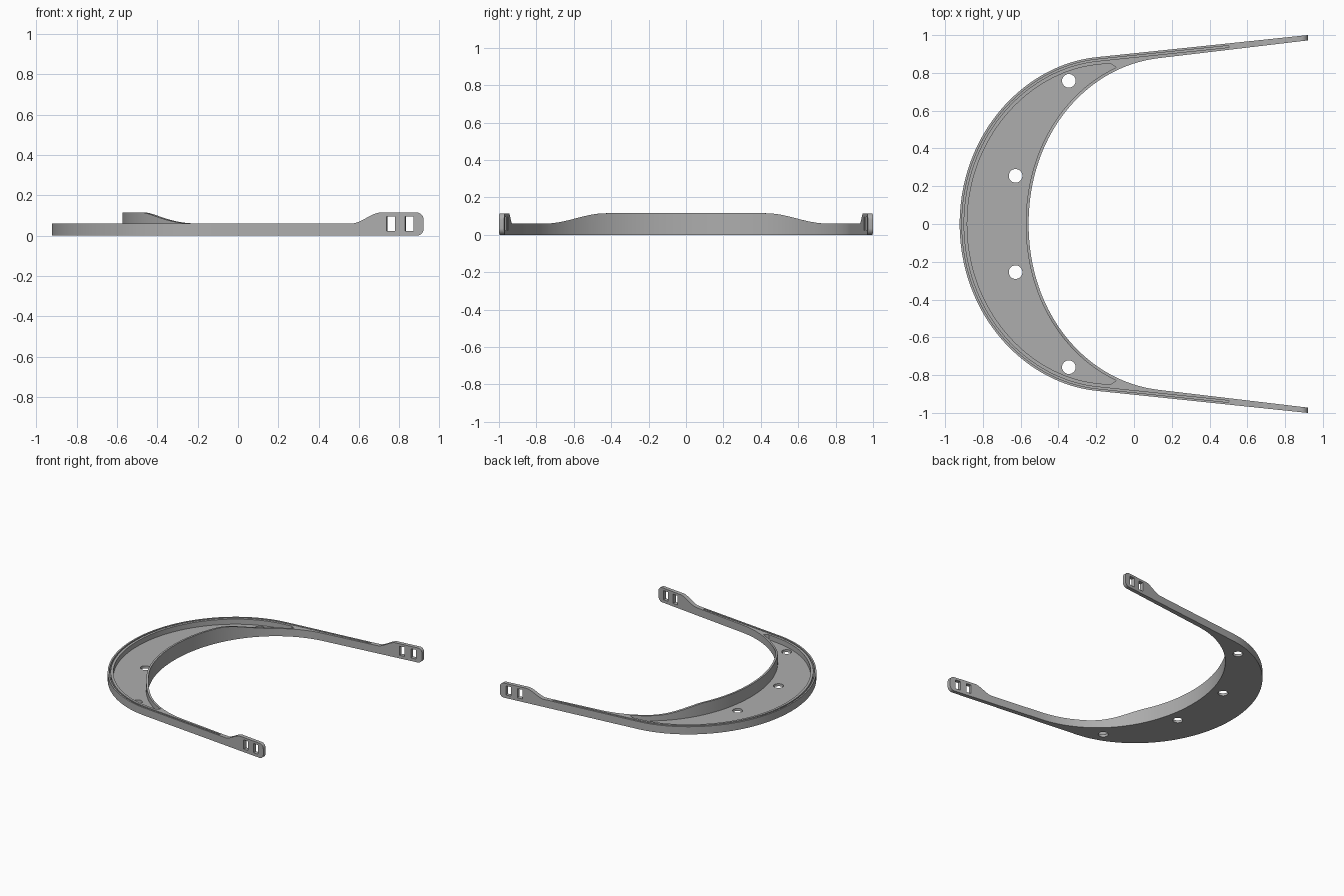
import bpy, bmesh, math
from mathutils import Vector

if "Cube" in bpy.data.objects:
    bpy.data.objects.remove(bpy.data.objects["Cube"], do_unlink=True)

grey = bpy.data.materials.new("plain grey")
grey.use_nodes = True
grey.diffuse_color = (0.42, 0.42, 0.42, 1)
grey.node_tree.nodes["Principled BSDF"].inputs["Base Color"].default_value = grey.diffuse_color

RIM, TALL, FLOOR, END = 0.06, 0.115, 0.02, 0.92


def ease(a, b, v):
    t = min(1, max(0, (v - a) / (b - a)))
    return t * t * (3 - 2 * t)


def half_path(tip, join, front, h1, h2):
    """Straight arm from the tip, then a curve to the front centre."""
    tip, join, front, h1, h2 = map(Vector, (tip, join, front, h1, h2))
    xs = [END - 0.035 * (1 - math.cos(i * math.pi / 16)) for i in range(9)]
    xs += [0.7 - 0.13 * i / 12 for i in range(13)] + [0.5]
    pts = [tip.lerp(join, (tip.x - x) / (tip.x - join.x)) for x in xs]
    last = pts[-1]
    pts += [last.lerp(join, i / 10) for i in range(1, 11)]
    for i in range(1, 41):
        t = i / 40
        s = 1 - t
        pts.append(join * s**3 + h1 * 3 * s * s * t + h2 * 3 * s * t * t + front * t**3)
    return pts


def full_path(*args):
    half = half_path(*args)
    return half + [Vector((p.x, -p.y)) for p in reversed(half[:-1])]


def offset(path, d):
    out = []
    for i, p in enumerate(path):
        t = (path[min(i + 1, len(path) - 1)] - path[max(i - 1, 0)]).normalized()
        out.append(p + Vector((-t.y, t.x)) * d)
    return out


def finish(name, bm):
    bmesh.ops.recalc_face_normals(bm, faces=bm.faces)
    mesh = bpy.data.meshes.new(name)
    bm.to_mesh(mesh)
    bm.free()
    mesh.materials.append(grey)
    ob = bpy.data.objects.new(name, mesh)
    bpy.context.collection.objects.link(ob)
    return ob


def ribbon(name, side_a, side_b, low, high):
    """Solid strip between two paths, with height rules for bottom and top."""
    bm = bmesh.new()
    rings = []
    for a, b in zip(side_a, side_b):
        rings.append([bm.verts.new((p.x, p.y, f(p))) for p, f in
                      ((a, low), (b, low), (b, high), (a, high))])
    for r, s in zip(rings, rings[1:]):
        for k in range(4):
            bm.faces.new((r[k], r[(k + 1) % 4], s[(k + 1) % 4], s[k]))
    bm.faces.new(rings[0])
    bm.faces.new(rings[-1])
    return finish(name, bm)


def prism(name, outline, z0, z1):
    bm = bmesh.new()
    base = bm.faces.new([bm.verts.new((p.x, p.y, z0)) for p in outline])
    top = bmesh.ops.extrude_face_region(bm, geom=[base])["geom"]
    bmesh.ops.translate(bm, vec=(0, 0, z1 - z0),
                        verts=[v for v in top if isinstance(v, bmesh.types.BMVert)])
    return finish(name, bm)


def cut(target, cutter):
    mod = target.modifiers.new("cut", "BOOLEAN")
    mod.operation, mod.solver, mod.object = "DIFFERENCE", "EXACT", cutter
    bpy.context.view_layer.objects.active = target
    bpy.ops.object.modifier_apply(modifier=mod.name)
    bpy.data.objects.remove(cutter, do_unlink=True)


def corner(p):
    """Rounding of the arm tips."""
    u = min(1, max(0, (p.x - (END - 0.035)) / 0.035))
    return 0.035 * (1 - math.sqrt(1 - u * u))


# Headband body with raised arm tips
outer = full_path((END, 1.0), (-0.2, 0.883), (-0.923, 0), (-0.58, 0.843), (-0.923, 0.48))
inner = full_path((END, 0.972), (0.13, 0.878), (-0.558, 0), (-0.25, 0.833), (-0.558, 0.48))
body = ribbon("headband_body", outer, inner, corner,
              lambda p: RIM + (TALL - RIM) * ease(0.56, 0.71, p.x) - corner(p))

# Crescent pocket
lip, wall = offset(outer, 0.04), offset(inner, -0.015)
pocket = [p for p in lip if p.x < -0.07] + [p for p in reversed(wall) if p.x < -0.07]
cut(body, prism("pocket_cutter", pocket, FLOOR, 0.2))

# Narrow visor groove along the rim
groove = [(a, b) for p, a, b in zip(outer, offset(outer, 0.012), offset(outer, 0.021))
          if p.x < 0.51]
cut(body, ribbon("groove_cutter", [g[0] for g in groove], [g[1] for g in groove],
                 lambda p: FLOOR, lambda p: 0.2))

# Round holes through the floor
for x, y in ((-0.345, 0.758), (-0.627, 0.255)):
    for side in (1, -1):
        bpy.ops.mesh.primitive_cylinder_add(vertices=40, radius=0.036, depth=0.3,
                                            location=(x, y * side, 0))
        cut(body, bpy.context.object)

# Strap slots in the arm tips
for x in (0.759, 0.851):
    for side in (1, -1):
        y = 0.986 - (END - x) * 0.112
        bpy.ops.mesh.primitive_cube_add(size=1, location=(x, y * side, 0.06),
                                        rotation=(0, 0, 0.112 * side))
        slot = bpy.context.object
        slot.scale = (0.042, 0.15, 0.072)
        bpy.context.view_layer.update()
        cut(body, slot)

# Raised forehead wall on the inner edge
pairs = [(a, b) for a, b in zip(inner, wall) if a.x < 0 and abs(a.y) < 0.75]
forehead = ribbon("forehead_wall", [p[0] for p in pairs], [p[1] for p in pairs],
                  lambda p: RIM,
                  lambda p: RIM + 0.0005 + (TALL - RIM) * (1 - ease(0.43, 0.75, abs(p.y))))

bpy.ops.object.select_all(action="DESELECT")
for ob in (body, forehead):
    ob.select_set(True)
bpy.context.view_layer.objects.active = body
bpy.ops.object.shade_smooth_by_angle(angle=math.radians(30))
